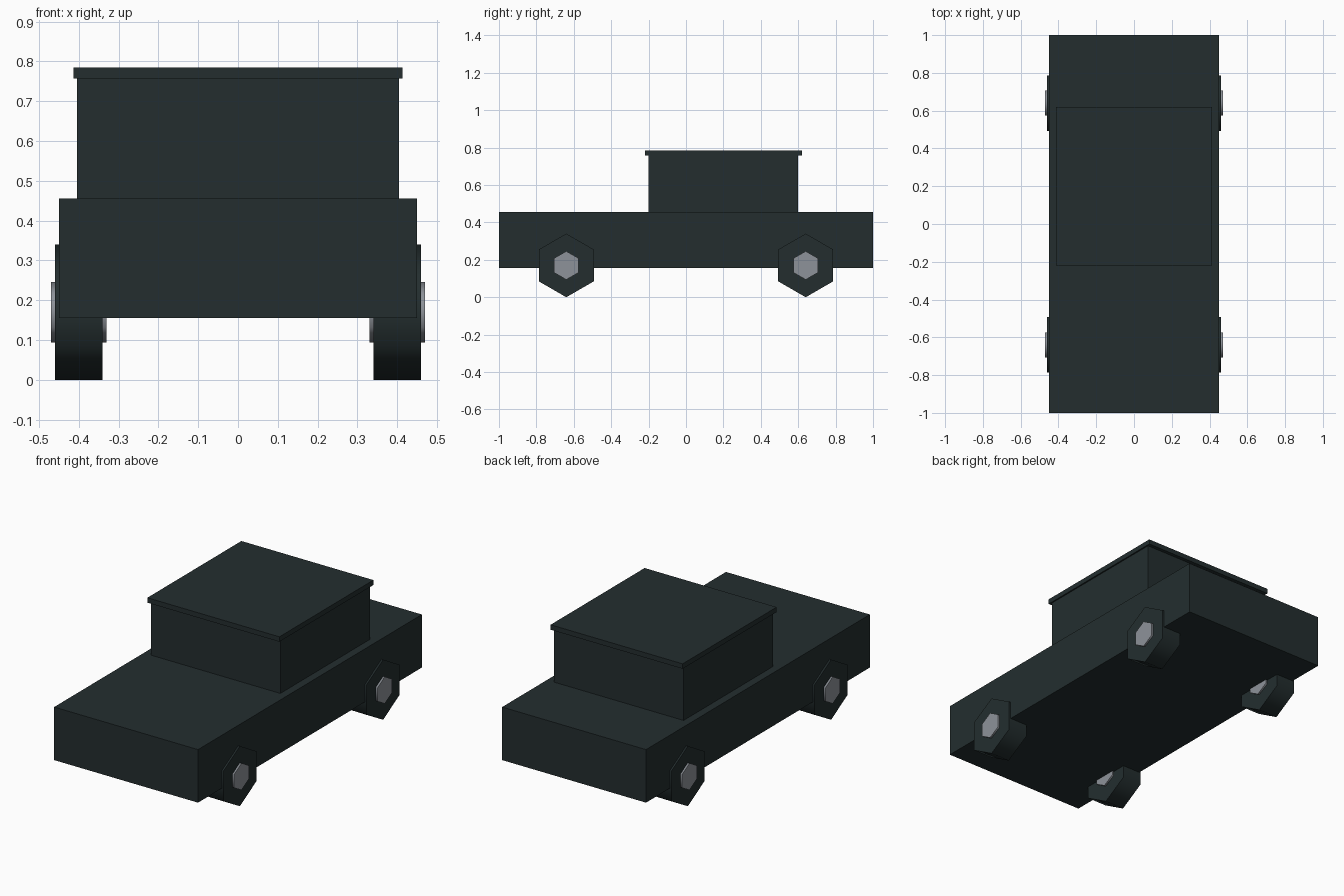
import bpy
import math

cube = bpy.data.objects.get("Cube")
if cube:
    bpy.data.objects.remove(cube, do_unlink=True)


def material(name, rgb):
    m = bpy.data.materials.new(name)
    m.use_nodes = True
    m.diffuse_color = (*rgb, 1)
    m.node_tree.nodes["Principled BSDF"].inputs["Base Color"].default_value = (*rgb, 1)
    return m


dark = material("dark slate", (0.017, 0.027, 0.028))
grey = material("hub grey", (0.27, 0.29, 0.32))


def box(name, low, high, mat):
    centre = [(a + b) / 2 for a, b in zip(low, high)]
    bpy.ops.mesh.primitive_cube_add(size=1, location=centre)
    ob = bpy.context.object
    ob.name = name
    ob.scale = [b - a for a, b in zip(low, high)]
    bpy.ops.object.transform_apply(location=False, rotation=False, scale=True)
    ob.data.materials.append(mat)


def hexagon(name, radius, width, location, mat):
    # Six-sided drum lying along x, points up and down, sides shaded smooth
    bpy.ops.mesh.primitive_cylinder_add(vertices=6, radius=radius, depth=width,
                                        location=location,
                                        rotation=(0, math.pi / 2, 0))
    ob = bpy.context.object
    ob.name = name
    bpy.ops.object.transform_apply(location=False, rotation=True, scale=False)
    # Turn so that a corner points straight up
    if abs(max(v.co.z for v in ob.data.vertices) - radius) > radius * 0.05:
        ob.rotation_euler.x = math.pi / 6
        bpy.ops.object.transform_apply(location=False, rotation=True, scale=False)
    bpy.ops.object.shade_smooth_by_angle(angle=math.radians(65))
    ob.data.materials.append(mat)


# Body, cabin and overhanging roof
box("body", (-0.45, -1, 0.155), (0.45, 1, 0.455), dark)
box("cabin", (-0.405, -0.2, 0.455), (0.405, 0.6, 0.757), dark)
box("roof", (-0.413, -0.22, 0.757), (0.413, 0.62, 0.785), dark)

# Wheels with hubs showing on both faces
for end, y in (("front", -0.64), ("rear", 0.64)):
    for side, x in (("right", -0.4), ("left", 0.4)):
        hexagon(f"{end}_{side}_tyre", 0.17, 0.12, (x, y, 0.17), dark)
        hexagon(f"{end}_{side}_hub", 0.076, 0.14, (x, y, 0.17), grey)
